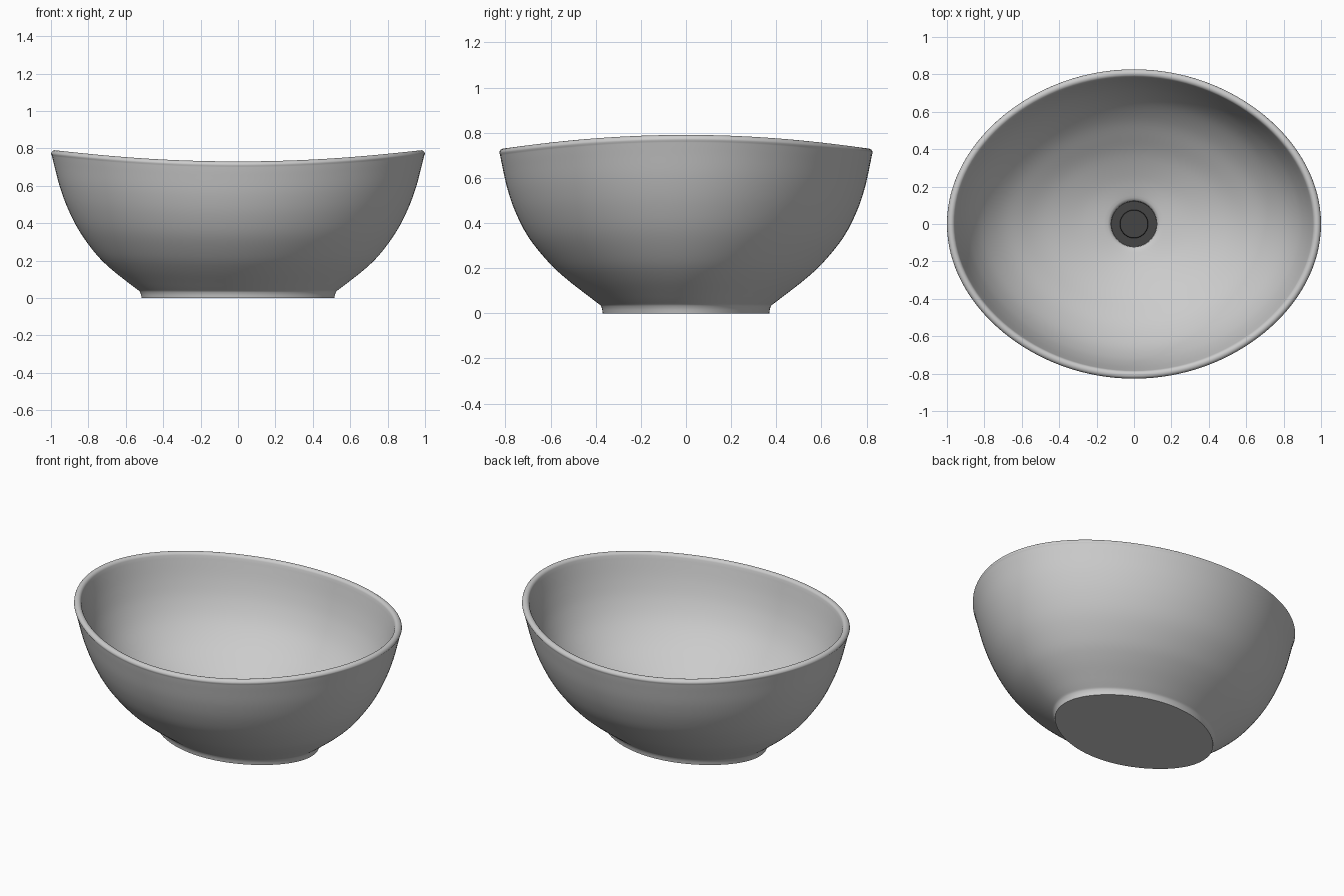
import bpy, bmesh
from math import sin, cos, pi, radians

if "Cube" in bpy.data.objects:
    bpy.data.objects.remove(bpy.data.objects["Cube"])

SEG = 128


def smooth(points, steps=5):
    """Catmull-Rom curve through (half_x, half_y, level) points."""
    out = []
    for i in range(len(points) - 1):
        p0, p1 = points[max(i - 1, 0)], points[i]
        p2, p3 = points[i + 1], points[min(i + 2, len(points) - 1)]
        for k in range(steps):
            t = k / steps
            out.append(tuple(0.5 * (2 * b + (c - a) * t
                       + (2 * a - 5 * b + 4 * c - d) * t * t
                       + (3 * b - a - 3 * c + d) * t ** 3)
                       for a, b, c, d in zip(p0, p1, p2, p3)))
    return out + [points[-1]]


def loft(name, rings, height, color=None, pinch=lambda a, b, level: 0.0):
    """Skin elliptical rings (slightly pinched on the diagonals), cap both ends."""
    bm = bmesh.new()
    loops = []
    for a, b, level in rings:
        loop = []
        for i in range(SEG):
            t = 2 * pi * i / SEG
            s = 1 - pinch(a, b, level) * sin(2 * t) ** 2
            loop.append(bm.verts.new((a * s * cos(t), b * s * sin(t), height(level, t))))
        loops.append(loop)
    for lo, hi in zip(loops, loops[1:]):
        for i in range(SEG):
            j = (i + 1) % SEG
            bm.faces.new((lo[i], lo[j], hi[j], hi[i]))
    bm.faces.new(loops[0][::-1])
    bm.faces.new(loops[-1])
    bmesh.ops.recalc_face_normals(bm, faces=bm.faces[:])
    mesh = bpy.data.meshes.new(name)
    bm.to_mesh(mesh)
    bm.free()
    obj = bpy.data.objects.new(name, mesh)
    bpy.context.collection.objects.link(obj)
    if color:
        mat = bpy.data.materials.new(name)
        mat.diffuse_color = color
        mat.use_nodes = True
        mat.node_tree.nodes["Principled BSDF"].inputs["Base Color"].default_value = mat.diffuse_color
        mesh.materials.append(mat)
    bpy.ops.object.select_all(action='DESELECT')
    obj.select_set(True)
    bpy.context.view_layer.objects.active = obj
    bpy.ops.object.shade_smooth_by_angle(angle=radians(40))
    return obj


def saddle(level, t):
    # rim rises toward the two long ends
    return level * (0.73 + 0.06 * cos(t) ** 2)


def basin_pinch(a, b, level):
    # strongest at the foot, none at the round drain
    return (0.022 - 0.012 * level) * min(1, (a - b) / 0.1)


# Basin: foot, outer wall, rolled rim, inner bowl, drain recess
foot = [(0.515, 0.369, 0.0), (0.518, 0.371, 0.02), (0.524, 0.375, 0.042)]
outer = smooth([(0.53, 0.38, 0.05), (0.583, 0.428, 0.10), (0.682, 0.522, 0.20),
                (0.761, 0.602, 0.30), (0.847, 0.692, 0.45), (0.908, 0.751, 0.60),
                (0.952, 0.79, 0.75), (0.983, 0.815, 0.90), (0.996, 0.824, 0.965)])
# rounded corners either side of the rim top
rim = [(0.979 + 0.021 * cos(u), 0.806 + 0.021 * cos(u), 0.973 + 0.027 * sin(u))
       for u in (pi * k / 12 for k in range(12))]
inner = smooth([(0.954, 0.782, 0.955), (0.922, 0.753, 0.80), (0.88, 0.713, 0.655),
                (0.815, 0.652, 0.515), (0.72, 0.562, 0.385), (0.61, 0.464, 0.285),
                (0.48, 0.365, 0.197), (0.3, 0.24, 0.118), (0.14, 0.14, 0.075)])
recess = [(0.13, 0.13, 0.069), (0.123, 0.123, 0.058), (0.12, 0.12, 0.025)]
loft("basin", foot + outer + rim + inner + recess, saddle, pinch=basin_pinch)

# Dark drain fitting: flange ring and stopper
DARK = (0.06, 0.06, 0.06, 1)
flat = lambda level, t: level
loft("drain_flange", [(0.121, 0.121, 0.015), (0.121, 0.121, 0.03)], flat, DARK)
loft("drain_stopper", [(0.076, 0.076, 0.025), (0.076, 0.076, 0.05),
                       (0.073, 0.073, 0.055)], flat, DARK)
